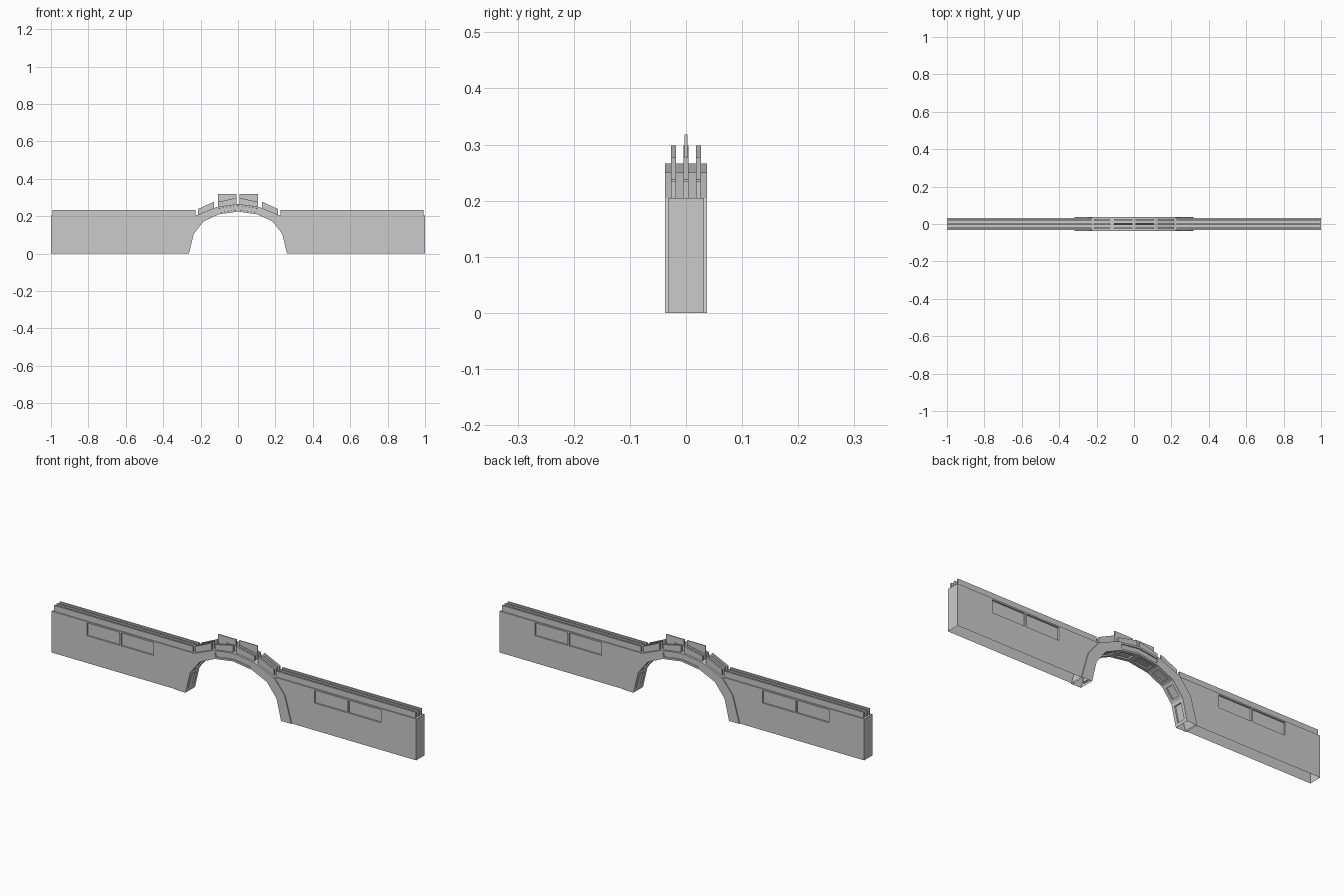
import bpy, bmesh

if "Cube" in bpy.data.objects:
    bpy.data.objects.remove(bpy.data.objects["Cube"])

WALL_Y, ARCH_Y = 0.032, 0.037

# half profiles of the arch, from foot to crown
INNER = [(-0.262, 0), (-0.237, 0.105), (-0.185, 0.172), (-0.103, 0.21), (0, 0.225)]
OUTER = [(-0.318, 0), (-0.282, 0.13), (-0.222, 0.205), (-0.112, 0.25), (0, 0.266)]


def full(half):
    return half + [(-x, z) for x, z in reversed(half[:-1])]


def finish(bm, name):
    me = bpy.data.meshes.new(name)
    bm.to_mesh(me)
    bm.free()
    ob = bpy.data.objects.new(name, me)
    bpy.context.collection.objects.link(ob)
    return ob


def add_prism(bm, pts, y0, y1):
    """Extrude an x-z outline along y."""
    a = [bm.verts.new((x, y0, z)) for x, z in pts]
    b = [bm.verts.new((x, y1, z)) for x, z in pts]
    bm.faces.new(a)
    bm.faces.new(b[::-1])
    for i in range(len(pts)):
        j = (i + 1) % len(pts)
        bm.faces.new((a[j], a[i], b[i], b[j]))


def prisms(name, items):
    bm = bmesh.new()
    for pts, y0, y1 in items:
        add_prism(bm, pts, y0, y1)
    bmesh.ops.recalc_face_normals(bm, faces=bm.faces)
    return finish(bm, name)


def rect(x0, x1, z0, z1):
    return [(x0, z0), (x1, z0), (x1, z1), (x0, z1)]


def mirror(pts, s):
    return [(s * x, z) for x, z in pts]


def open_bottom(bm):
    low = [f for f in bm.faces if all(v.co.z < 1e-4 for v in f.verts)]
    bmesh.ops.delete(bm, geom=low, context='FACES')


# walls with recessed panels on both sides, hollow underneath
for side, s in (("left", 1), ("right", -1)):
    outline = [(-1, 0), (-0.31, 0), (-0.272, 0.13), (-0.215, 0.205), (-1, 0.205)]
    wall = prisms(side + "_wall", [(mirror(outline, s), -WALL_Y, WALL_Y)])
    panels = [mirror(rect(a, b, 0.135, 0.198), s) for a, b in ((-0.807, -0.628), (-0.62, -0.441))]
    cutter = prisms("panel_cutter", [(p, y, y + 0.03) for p in panels
                                     for y in (-WALL_Y - 0.022, WALL_Y - 0.008)])
    cutter.hide_render = True
    mod = wall.modifiers.new("panels", 'BOOLEAN')
    mod.object = cutter
    mod.solver = 'EXACT'
    deps = bpy.context.evaluated_depsgraph_get()
    cut = bpy.data.meshes.new_from_object(wall.evaluated_get(deps))
    wall.modifiers.clear()
    wall.data = cut
    bpy.data.objects.remove(cutter)
    bm = bmesh.new()
    bm.from_mesh(cut)
    open_bottom(bm)
    bm.to_mesh(cut)
    bm.free()

# arch band
inner, outer = full(INNER), full(OUTER)
bm = bmesh.new()
rings = [[bm.verts.new((x, y, z)) for (x, z), y in
          ((i, -ARCH_Y), (o, -ARCH_Y), (o, ARCH_Y), (i, ARCH_Y))]
         for i, o in zip(inner, outer)]
front, back, soffit = [], [], []
for k, (p, q) in enumerate(zip(rings, rings[1:])):
    for e in range(4):
        n = (e + 1) % 4
        f = bm.faces.new((p[e], p[n], q[n], q[e]))
        if e == 3:
            soffit.append(f)
        elif e == 0 and k in (3, 4):
            front.append(f)
        elif e == 2 and k in (3, 4):
            back.append(f)
bmesh.ops.recalc_face_normals(bm, faces=bm.faces)

# crown panels on front and back, slots along the underside
for group in (front, back):
    bmesh.ops.inset_region(bm, faces=group, thickness=0.009, use_even_offset=True)
    bmesh.ops.inset_region(bm, faces=group, thickness=0.0005, depth=-0.005)
bmesh.ops.inset_individual(bm, faces=soffit, thickness=0.016, use_even_offset=True)
bmesh.ops.inset_individual(bm, faces=soffit, thickness=0.0005, depth=-0.007)
finish(bm, "arch_band")

# three parallel ridges running along the walls and over the arch
wall_ridge = rect(-0.992, -0.228, 0.2, 0.234)
lower_ridge = [(-0.215, 0.2), (-0.128, 0.236), (-0.128, 0.278), (-0.215, 0.238)]
upper_ridge = [(-0.108, 0.245), (-0.008, 0.259), (-0.008, 0.298), (-0.108, 0.276)]
crown_fin = rect(-0.108, -0.008, 0.255, 0.318)
for name, pts in (("wall_ridges", wall_ridge), ("lower_arch_ridges", lower_ridge),
                  ("upper_arch_ridges", upper_ridge)):
    prisms(name, [(mirror(pts, s), y - 0.0045, y + 0.0045)
                  for s in (1, -1) for y in (-0.022, 0, 0.022)])

# thin fins on the crown
prisms("crown_fins", [(mirror(crown_fin, s), -0.0025, 0.0025) for s in (1, -1)])
